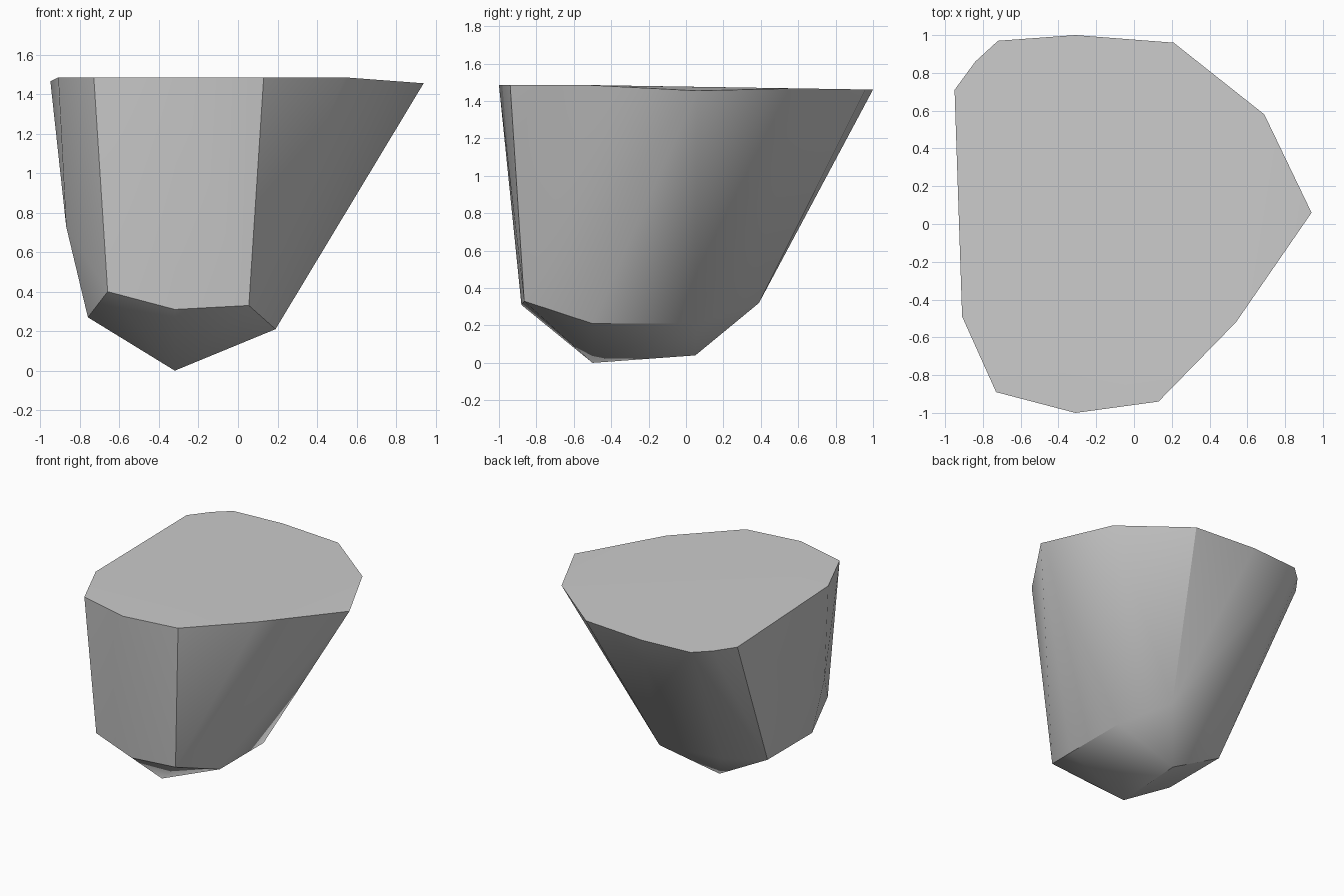
import bpy
import bmesh
from math import radians

default_cube = bpy.data.objects.get("Cube")
if default_cube:
    bpy.data.objects.remove(default_cube, do_unlink=True)


def make_material(name, colour):
    material = bpy.data.materials.new(name)
    material.use_nodes = True
    material.diffuse_color = colour
    shader = next(node for node in material.node_tree.nodes if node.type == "BSDF_PRINCIPLED")
    shader.inputs["Base Color"].default_value = colour
    return material


def make_hull(name, points, material):
    """Wrap a closed convex solid around the given points."""
    bm = bmesh.new()
    for point in points:
        bm.verts.new(point)
    hull = bmesh.ops.convex_hull(bm, input=list(bm.verts))
    leftover = {item for key in ("geom_interior", "geom_unused")
                for item in hull[key] if isinstance(item, bmesh.types.BMVert)}
    bmesh.ops.delete(bm, geom=list(leftover), context="VERTS")
    bmesh.ops.recalc_face_normals(bm, faces=list(bm.faces))
    mesh = bpy.data.meshes.new(name)
    bm.to_mesh(mesh)
    bm.free()
    mesh.materials.append(material)
    body = bpy.data.objects.new(name, mesh)
    bpy.context.collection.objects.link(body)
    return body


def top_height(y):
    """The top is level at the front and falls slightly to the back."""
    return 1.485 - 0.016 * max(0, y + 0.5)


# Rim of the broad top, anticlockwise from the pointed left tip
rim = [(0.69, 0.58), (0.21, 0.96), (-0.31, 1), (-0.72, 0.97),
       (-0.84, 0.86), (-0.95, 0.71), (-0.91, -0.49), (-0.73, -0.89),
       (-0.31, -1), (0.13, -0.94), (0.54, -0.52)]
top_ring = [(x, y, top_height(y)) for x, y in rim]
top_ring.append((0.94, 0.06, 1.455))

# Shoulder where the walls turn in to the underside
shoulder = [(0.19, 0.05, 0.21), (-0.04, 0.39, 0.32), (-0.5, 0.27, 0.29),
            (-0.76, 0.06, 0.27), (-0.76, -0.5, 0.27), (-0.87, -0.5, 0.73),
            (-0.66, -0.84, 0.4), (-0.32, -0.88, 0.31),
            (0.055, -0.865, 0.33), (0.19, -0.5, 0.21)]

# Short keel the rock rests on
keel = [(-0.32, -0.5, 0), (-0.33, 0.05, 0.04)]

stone = make_material("stone grey", (0.6, 0.6, 0.6, 1))
rock = make_hull("rock", top_ring + shoulder + keel, stone)

# Smooth the gentle folds and keep the hard edges
bpy.ops.object.select_all(action="DESELECT")
rock.select_set(True)
bpy.context.view_layer.objects.active = rock
bpy.ops.object.shade_smooth_by_angle(angle=radians(30))
